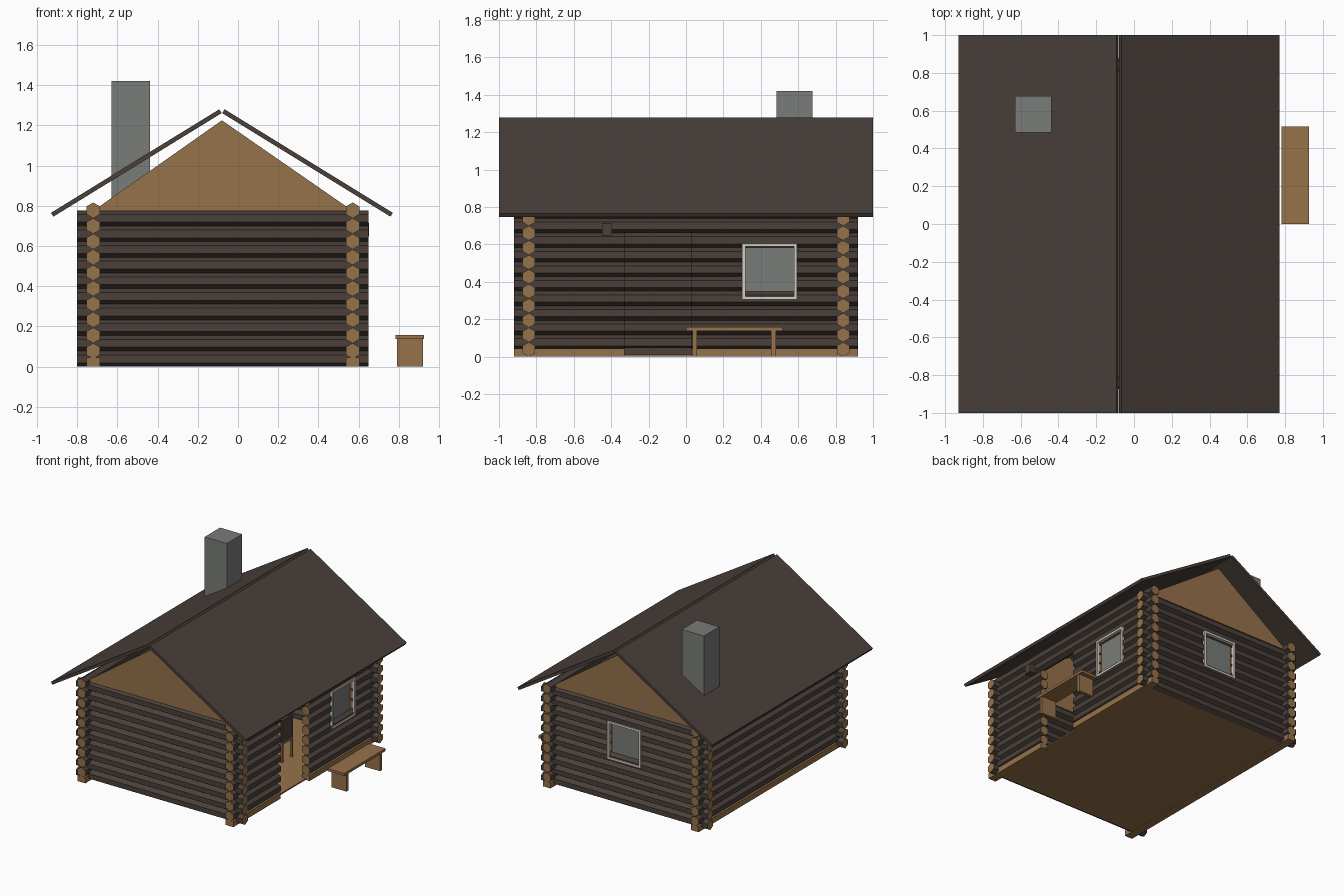
import bpy, bmesh, math
from mathutils import Vector

if "Cube" in bpy.data.objects:
    bpy.data.objects.remove(bpy.data.objects["Cube"])

def mat(name, r, g, b):
    m = bpy.data.materials.new(name)
    m.diffuse_color = (r, g, b, 1)
    m.use_nodes = True
    m.node_tree.nodes["Principled BSDF"].inputs["Base Color"].default_value = m.diffuse_color
    return m

DARK = mat("dark_brown", 0.069, 0.051, 0.043)
TAN = mat("tan_wood", 0.305, 0.168, 0.070)
GREY = mat("stone_grey", 0.19, 0.20, 0.19)
CREAM = mat("cream_paint", 0.66, 0.62, 0.54)

def finish(name, bm, mats):
    bmesh.ops.recalc_face_normals(bm, faces=bm.faces)
    me = bpy.data.meshes.new(name)
    bm.to_mesh(me)
    bm.free()
    for m in mats:
        me.materials.append(m)
    ob = bpy.data.objects.new(name, me)
    bpy.context.collection.objects.link(ob)
    return ob

def prism(bm, pts, vec, cap=0):
    """Extrude a closed 3D outline along vec; cap faces get material index cap."""
    a = [bm.verts.new(p) for p in pts]
    b = [bm.verts.new(Vector(p) + Vector(vec)) for p in pts]
    for ring in (a, b):
        bm.faces.new(ring).material_index = cap
    for i in range(len(a)):
        j = (i + 1) % len(a)
        bm.faces.new((a[i], a[j], b[j], b[i]))

def add_box(bm, x0, x1, y0, y1, z0, z1):
    prism(bm, [(x0, y0, z0), (x1, y0, z0), (x1, y1, z0), (x0, y1, z0)], (0, 0, z1 - z0))

def boxes(name, m, *dims):
    bm = bmesh.new()
    for d in dims:
        add_box(bm, *d)
    return finish(name, bm, [m])

R, PITCH = 0.039, 0.0777
XL, XR, YW, XC = -0.72, 0.57, 0.84, -0.075   # wall centre lines
HEX = [(R * math.cos(math.radians(90 + 60 * i)), R * math.sin(math.radians(90 + 60 * i)))
       for i in range(6)]

def log_wall(name, axis, pos, base, start, end, holes=()):
    """Ten stacked hexagonal logs; holes = (first row, last row, from, to)."""
    bm = bmesh.new()
    for k in range(10):
        z = base + PITCH * k
        cuts = [start]
        for r0, r1, a, b in sorted(holes, key=lambda h: h[2]):
            if r0 <= k <= r1:
                cuts += [a, b]
        cuts.append(end)
        for a, b in zip(cuts[::2], cuts[1::2]):
            if axis == 'x':
                prism(bm, [(a, pos + u, z + v) for u, v in HEX], (b - a, 0, 0), 1)
            else:
                prism(bm, [(pos + u, a, z + v) for u, v in HEX], (0, b - a, 0), 1)
    return finish(name, bm, [DARK, TAN])

# Log walls, with openings for the door and two windows
DOOR = (-0.33, 0.03)
WY, WX = (0.316, 0.578), (-0.206, 0.056)
log_wall("front_wall", 'x', -YW, R, -0.80, 0.65)
log_wall("back_wall", 'x', YW, R, -0.80, 0.65, [(5, 7, *WX)])
log_wall("left_wall", 'y', XL, 2 * R, -0.92, 0.92)
log_wall("right_wall", 'y', XR, 2 * R, -0.92, 0.92, [(0, 7, *DOOR), (4, 6, *WY)])

# Sills and floor
boxes("left_sill", TAN, (XL - 0.033, XL + 0.033, -0.92, 0.92, 0, 0.045))
boxes("right_sill", TAN, (XR - 0.033, XR + 0.033, -0.92, DOOR[0], 0, 0.045),
      (XR - 0.033, XR + 0.033, DOOR[1], 0.92, 0, 0.045))
boxes("skirting", DARK, (XL + 0.033, XL + 0.04, -0.8, 0.8, 0.01, 0.05))
boxes("floor", TAN, (XL, XR, -YW, YW, 0.001, 0.012))

# Gables
for name, y in (("front_gable", -YW), ("back_gable", YW)):
    bm = bmesh.new()
    prism(bm, [(XL, y - 0.02, 0.775), (XR, y - 0.02, 0.775), (-0.08, y - 0.02, 1.225)], (0, 0.04, 0))
    finish(name, bm, [TAN])

# Roof slabs mirrored about the ridge
RIDGE = -0.08
for name, s in (("left_roof", -1), ("right_roof", 1)):
    bm = bmesh.new()
    prof = [(0.001, 1.261), (0.013, 1.280), (0.850, 0.765), (0.838, 0.746)]
    prism(bm, [(RIDGE + s * u, -1, z) for u, z in prof], (0, 2, 0))
    finish(name, bm, [DARK])

# Chimney
boxes("chimney", GREY, (-0.63, -0.437, 0.485, 0.677, 0.005, 1.42))

# Window frames and panes
def ring(a0, a1, z0, z1, t=0.017):
    return [(a0, a1, z0, z0 + t), (a0, a1, z1 - t, z1),
            (a0, a0 + t, z0 + t, z1 - t), (a1 - t, a1, z0 + t, z1 - t)]

boxes("right_window_frame", CREAM,
      *[(0.592, 0.612, *r) for r in ring(0.30, 0.594, 0.305, 0.605)])
boxes("back_window_frame", CREAM,
      *[(r[0], r[1], 0.862, 0.882, r[2], r[3]) for r in ring(-0.222, 0.072, 0.344, 0.644)])
boxes("right_window_pane", GREY, (XR - 0.003, XR + 0.003, *WY, 0.345, 0.588))
boxes("back_window_pane", GREY, (*WX, YW - 0.003, YW + 0.003, 0.384, 0.627))

# Small box beside the door
boxes("door_lamp", DARK, (0.595, 0.652, -0.45, -0.395, 0.648, 0.715))

# Bench outside
boxes("bench", TAN, (0.782, 0.926, 0.0, 0.516, 0.138, 0.158),
      (0.79, 0.92, 0.035, 0.06, 0, 0.138), (0.79, 0.92, 0.455, 0.48, 0, 0.138))

# Chair inside, seen through the doorway
boxes("chair_legs", TAN, *[(x, x + 0.015, y, y + 0.015, 0.012, 0.15)
                           for x in (0.15, 0.265) for y in (0.15, 0.27)])
boxes("chair_seat", TAN, (0.15, 0.28, 0.15, 0.285, 0.15, 0.165))
boxes("chair_back", DARK, (0.265, 0.28, 0.15, 0.285, 0.165, 0.34))
